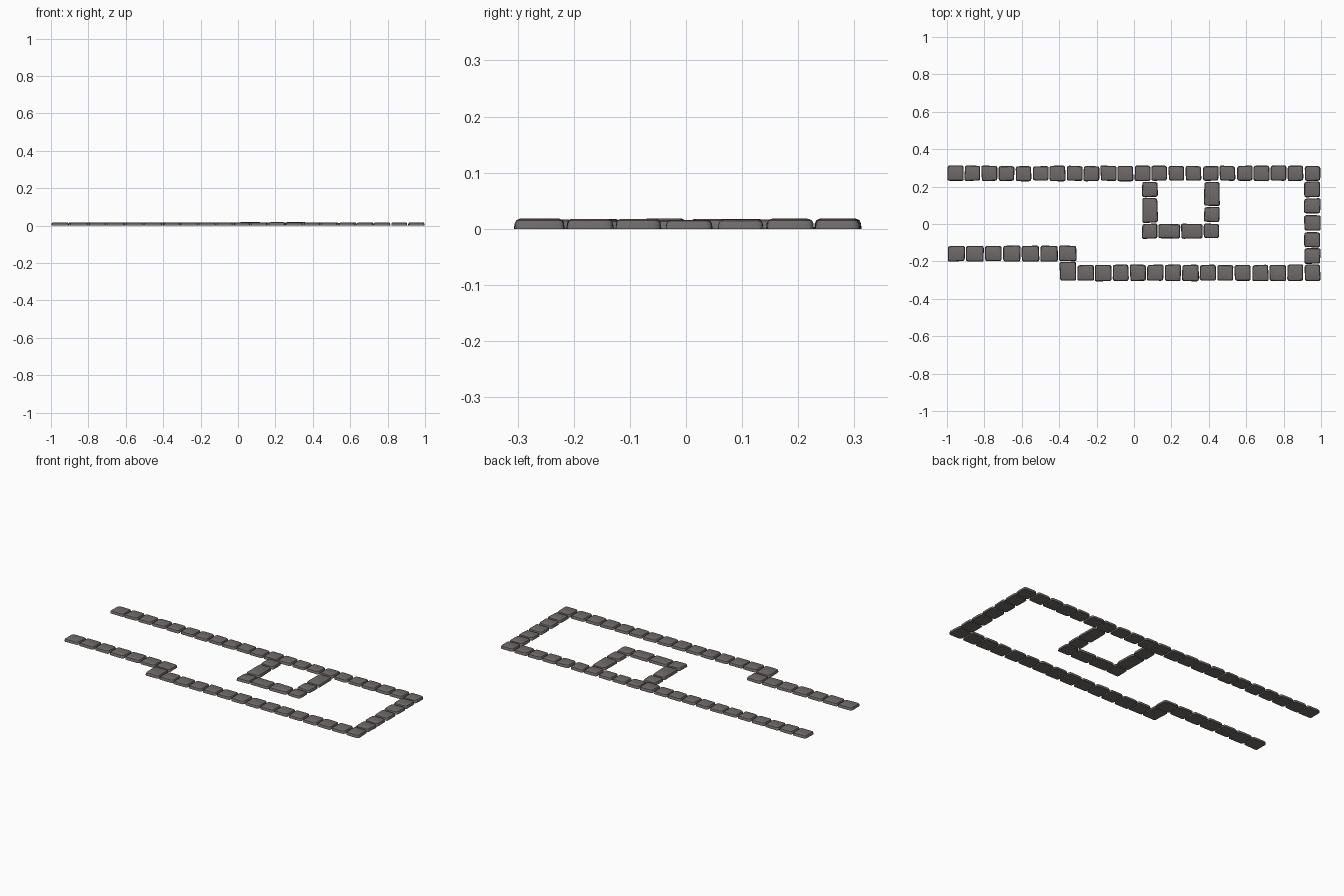
import bpy, bmesh, random
from mathutils import Vector

if "Cube" in bpy.data.objects:
    bpy.data.objects.remove(bpy.data.objects["Cube"])

random.seed(7)
stone_mat = bpy.data.materials.new("warm_grey_stone")
stone_mat.diffuse_color = (0.16, 0.145, 0.14, 1)
stone_mat.use_nodes = True
stone_mat.node_tree.nodes["Principled BSDF"].inputs["Base Color"].default_value = stone_mat.diffuse_color


# One worn paving stone: rounded, slightly skewed outline with a domed edge
def add_stone(bm, x0, x1, y0, y1):
    r = random.random
    h = 0.0155 + 0.0025 * r()
    g = 0.001
    corners = [Vector((x + sx * (g + 0.005 * r()), y + sy * (g + 0.005 * r())))
               for x, y, sx, sy in ((x0, y0, 1, 1), (x1, y0, -1, 1),
                                    (x1, y1, -1, -1), (x0, y1, 1, -1))]
    signs = ((1, 1), (-1, 1), (-1, -1), (1, -1))
    radii = [0.009 + 0.007 * r() for _ in corners]
    rings = []
    for z, inset in ((0, 0), (0.55 * h, 0.001), (0.85 * h, 0.0035), (h, 0.009)):
        pts = [c + Vector(s) * inset for c, s in zip(corners, signs)]
        ring = []
        for i, c in enumerate(pts):
            a = c + (pts[i - 1] - c).normalized() * radii[i]
            b = c + (pts[(i + 1) % 4] - c).normalized() * radii[i]
            for t in (0, 0.33, 0.67, 1):
                p = a * (1 - t) ** 2 + c * 2 * t * (1 - t) + b * t * t
                ring.append(bm.verts.new((p.x, p.y, z)))
        rings.append(ring)
    n = len(rings[0])
    for lo, hi in zip(rings, rings[1:]):
        for i in range(n):
            j = (i + 1) % n
            bm.faces.new((lo[i], lo[j], hi[j], hi[i]))
    bm.faces.new(rings[-1])
    bm.faces.new(rings[0][::-1])


# A straight course of stones between successive cuts along one axis
def course(name, axis, cuts, lo, hi):
    bm = bmesh.new()
    for a, b in zip(cuts, cuts[1:]):
        if axis == "x":
            add_stone(bm, a, b, lo, hi)
        else:
            add_stone(bm, lo, hi, a, b)
    mesh = bpy.data.meshes.new(name)
    bm.to_mesh(mesh)
    bm.free()
    mesh.materials.append(stone_mat)
    obj = bpy.data.objects.new(name, mesh)
    bpy.context.collection.objects.link(obj)
    bpy.ops.object.select_all(action="DESELECT")
    obj.select_set(True)
    bpy.context.view_layer.objects.active = obj
    bpy.ops.object.shade_smooth_by_angle(angle=0.6)


def even(a, b, n):
    return [a + (b - a) * i / n for i in range(n + 1)]


# Outer border
course("back_border", "x", even(-1, 1, 22), 0.227, 0.314)
course("right_border", "y", even(-0.217, 0.23, 5), 0.908, 1.0)
course("front_border", "x", even(-0.305, 0.908, 13) + [1.0], -0.308, -0.215)
course("step_stone", "y", [-0.308, -0.2], -0.4, -0.307)
course("front_left_border", "x", even(-1, -0.305, 7), -0.203, -0.112)

# Inner rectangle hanging from the back border
course("inner_left", "y", [0.004, 0.142, 0.23], 0.04, 0.13)
course("inner_right", "y", [0.007, 0.094, 0.23], 0.372, 0.46)
course("inner_front", "x", [0.04, 0.128, 0.25, 0.37, 0.46], -0.081, 0.005)
